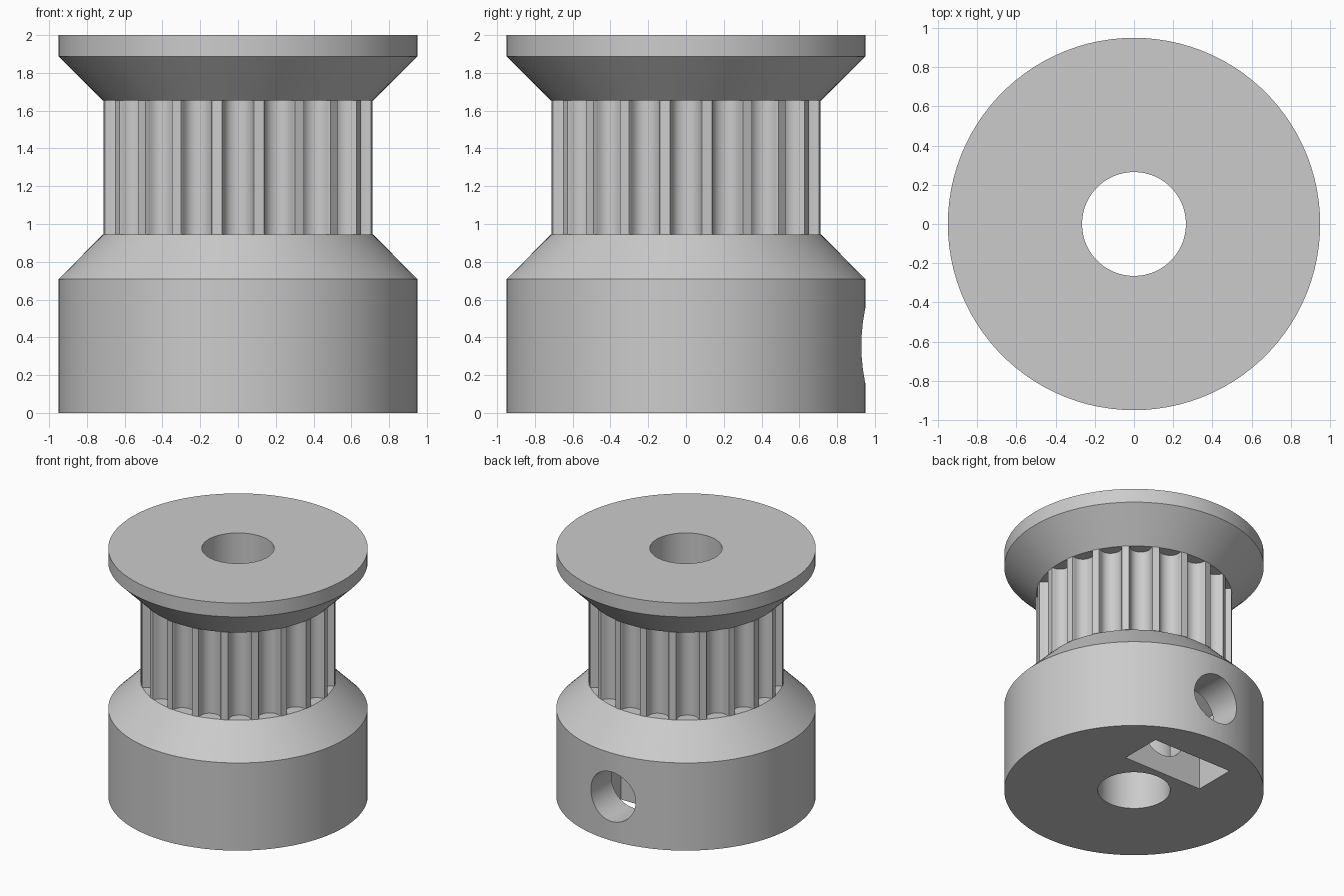
import bpy, bmesh
from math import sin, cos, atan2, hypot, tau

cube = bpy.data.objects.get("Cube")
if cube:
    bpy.data.objects.remove(cube, do_unlink=True)

BORE, RIM, BARREL = 0.265, 0.95, 0.718
TEETH, SEGMENTS = 20, 100
HUB_TOP, FLANGE_BOTTOM, SCREW_Z = 0.945, 1.653, 0.355

grey = bpy.data.materials.new("plain grey")
grey.use_nodes = True
grey.diffuse_color = (0.6, 0.6, 0.6, 1)
grey.node_tree.nodes["Principled BSDF"].inputs["Base Color"].default_value = grey.diffuse_color


def make_object(name, bm):
    bmesh.ops.recalc_face_normals(bm, faces=bm.faces)
    mesh = bpy.data.meshes.new(name)
    bm.to_mesh(mesh)
    bm.free()
    mesh.materials.append(grey)
    obj = bpy.data.objects.new(name, mesh)
    bpy.context.collection.objects.link(obj)
    return obj


def ring_solid(name, loops):
    """Join closed loops one to the next, and the last back to the first."""
    bm = bmesh.new()
    rings = [[bm.verts.new(p) for p in loop] for loop in loops]
    for a, b in zip(rings, rings[1:] + rings[:1]):
        for i in range(len(a)):
            j = (i + 1) % len(a)
            bm.faces.new((a[i], a[j], b[j], b[i]))
    return make_object(name, bm)


def circle(radius, z):
    angles = [tau * i / SEGMENTS for i in range(SEGMENTS)]
    return [(radius * cos(a), radius * sin(a), z) for a in angles]


def prism(name, outline, y0, y1):
    """Extrude an x-z outline along y."""
    bm = bmesh.new()
    face = bm.faces.new([bm.verts.new((x, y0, z)) for x, z in outline])
    new = bmesh.ops.extrude_face_region(bm, geom=[face])["geom"]
    moved = [v for v in new if isinstance(v, bmesh.types.BMVert)]
    bmesh.ops.translate(bm, vec=(0, y1 - y0, 0), verts=moved)
    return make_object(name, bm)


def select_only(obj):
    bpy.ops.object.select_all(action='DESELECT')
    obj.select_set(True)
    bpy.context.view_layer.objects.active = obj


def cut(obj, cutter):
    cutter.hide_render = True
    mod = obj.modifiers.new("cut", 'BOOLEAN')
    mod.operation, mod.solver, mod.object = 'DIFFERENCE', 'EXACT', cutter
    select_only(obj)
    bpy.ops.object.modifier_apply(modifier=mod.name)
    bpy.data.objects.remove(cutter, do_unlink=True)


# Hub with sloped shoulder
hub = ring_solid("hub", [circle(r, z) for r, z in (
    (BORE, 0), (RIM, 0), (RIM, 0.708), (0.715, HUB_TOP), (BORE, HUB_TOP))])

# Nut pocket, open below with a pointed roof
W = 0.354
cut(hub, prism("nut_pocket_cutter", [
    (-W, -0.1), (W, -0.1), (W, SCREW_Z + 0.204), (0, SCREW_Z + 0.409),
    (-W, SCREW_Z + 0.204)], 0.325, 0.666))

# Set screw hole from the back into the bore
screw = [(0.2 * cos(tau * i / 48), SCREW_Z + 0.2 * sin(tau * i / 48)) for i in range(48)]
cut(hub, prism("screw_hole_cutter", screw, 0, 1.2))

# Toothed barrel: half groove as (half width, depth), mirrored and repeated
half = [(0.086, 0.0053), (0.0806, 0.0155), (0.0779, 0.0283), (0.0737, 0.0407),
        (0.068, 0.0527), (0.0608, 0.064), (0.0482, 0.0756), (0.0334, 0.084),
        (0.0171, 0.089)]
groove = [(-w, d) for w, d in half] + [(0, 0.0905)] + [(w, d) for w, d in reversed(half)]
polar = []
for t in range(TEETH):
    for w, d in groove:
        polar.append((tau * t / TEETH + atan2(w, BARREL - d), hypot(w, BARREL - d)))


def barrel_loop(z, inner):
    return [((BORE if inner else r) * cos(a), (BORE if inner else r) * sin(a), z)
            for a, r in polar]


barrel = ring_solid("toothed_barrel", [
    barrel_loop(HUB_TOP, True), barrel_loop(HUB_TOP, False),
    barrel_loop(FLANGE_BOTTOM, False), barrel_loop(FLANGE_BOTTOM, True)])

# Upper flange
flange = ring_solid("top_flange", [circle(r, z) for r, z in (
    (BORE, FLANGE_BOTTOM), (0.715, FLANGE_BOTTOM), (RIM, 1.888), (RIM, 2), (BORE, 2))])

for part in (hub, barrel, flange):
    select_only(part)
    bpy.ops.object.shade_smooth_by_angle(angle=0.5)
